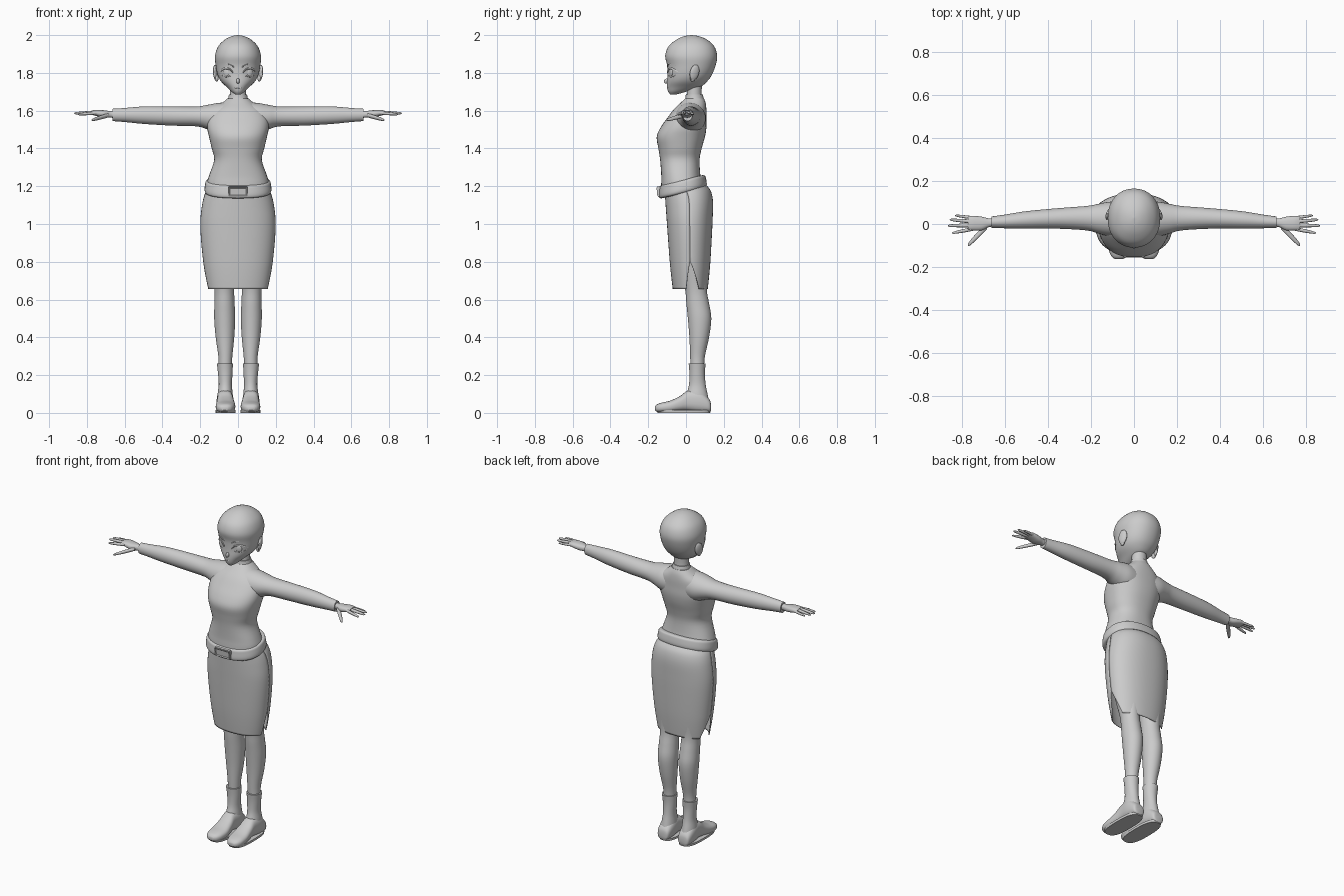
import bpy, bmesh, math
from mathutils import Matrix, Euler

old = bpy.data.objects.get("Cube")
if old:
    bpy.data.objects.remove(old, do_unlink=True)

clay = bpy.data.materials.new("light_grey")
clay.use_nodes = True
GREY = (0.6, 0.6, 0.6, 1)
clay.diffuse_color = GREY
clay.node_tree.nodes["Principled BSDF"].inputs["Base Color"].default_value = GREY


# Ways to stand a loft: (t, u, v) -> x, y, z
def upright(t, u, v): return (u, v, t)
def sideways(t, u, v): return (t, u, v)
def forward(t, u, v): return (u, t, v)


def finish(name, bm, mirror=False, angle=40):
    bmesh.ops.recalc_face_normals(bm, faces=bm.faces)
    mesh = bpy.data.meshes.new(name)
    bm.to_mesh(mesh)
    bm.free()
    mesh.materials.append(clay)
    ob = bpy.data.objects.new(name, mesh)
    bpy.context.collection.objects.link(ob)
    bpy.ops.object.select_all(action='DESELECT')
    ob.select_set(True)
    bpy.context.view_layer.objects.active = ob
    bpy.ops.object.shade_smooth_by_angle(angle=math.radians(angle))
    if mirror:
        ob.modifiers.new("mirror", 'MIRROR')
    return ob


def smooth_rings(rings, steps):
    """Catmull-Rom resampling of the ring values."""
    out, last = [], len(rings) - 1
    for i in range(last):
        p = [rings[min(max(k, 0), last)] for k in (i - 1, i, i + 1, i + 2)]
        for s in range(steps):
            f = s / steps
            out.append([b + f / 2 * (c - a + f * (2 * a - 5 * b + 4 * c - d + f * (3 * (b - c) + d - a)))
                        for a, b, c, d in zip(*p)])
    return out + [list(rings[-1])]


def loft(name, rings, place=upright, power=2, sides=32, steps=4, arc=None, mirror=False, cap=True):
    """Rings are (t, u0, u1, v0, v1); arc gives the angle range of an open panel."""
    bm = bmesh.new()
    rows = []
    for t, u0, u1, v0, v1 in smooth_rings(rings, steps):
        a0, a1 = arc(t) if arc else (0, 2 * math.pi)
        row = []
        for k in range(sides + bool(arc)):
            a = a0 + (a1 - a0) * k / sides
            c, s = [math.copysign(abs(w) ** (2 / power), w) for w in (math.cos(a), math.sin(a))]
            row.append(bm.verts.new(place(t, (u0 + u1) / 2 + c * (u1 - u0) / 2,
                                          (v0 + v1) / 2 + s * (v1 - v0) / 2)))
        rows.append(row)
    for lo, hi in zip(rows, rows[1:]):
        for k in range(sides):
            n = (k + 1) % len(lo)
            bm.faces.new((lo[k], lo[n], hi[n], hi[k]))
    if cap and not arc:
        bm.faces.new(rows[0])
        bm.faces.new(rows[-1])
    return finish(name, bm, mirror)


def body(rows):
    """Symmetric upright rings from (z, half width, front y, back y)."""
    return [(z, -w, w, f, b) for z, w, f, b in rows]


def blob(name, loc, size, rot=(0, 0, 0), mirror=False):
    bm = bmesh.new()
    m = Matrix.LocRotScale(loc, Euler(rot), size)
    bmesh.ops.create_uvsphere(bm, u_segments=20, v_segments=12, radius=1, matrix=m)
    return finish(name, bm, mirror)


# Head and neck
HEAD = [(1.685, .012, -.082, -.055), (1.70, .034, -.094, .0), (1.725, .06, -.1, .075),
        (1.755, .09, -.1, .112), (1.79, .108, -.098, .137), (1.84, .118, -.1, .157),
        (1.89, .122, -.11, .165), (1.94, .105, -.093, .15), (1.975, .071, -.052, .113),
        (1.994, .034, -.01, .069), (2.0, .002, .027, .031)]
loft("head", body(HEAD), power=2.15, sides=48)
loft("neck", body([(1.62, .06, -.01, .095), (1.66, .047, .0, .088), (1.69, .043, .004, .083),
                   (1.75, .043, .004, .085)]))
loft("collar", body([(1.64, .062, -.012, .1), (1.665, .052, -.004, .094), (1.685, .048, -.001, .089)]))


def face_y(x, z):
    for a, b in zip(HEAD, HEAD[1:]):
        if a[0] <= z <= b[0]:
            f = (z - a[0]) / (b[0] - a[0])
            w, y0, y1 = [p + f * (q - p) for p, q in zip(a[1:], b[1:])]
            return (y0 + y1) / 2 - (y1 - y0) / 2 * (1 - min(abs(x) / w, 1) ** 2.15) ** (1 / 2.15)


def face_line(name, points, thick, mirror=True):
    rings = []
    for x, z in points:
        y = face_y(x, z)
        rings.append((x, y - thick, y + thick, z - thick, z + thick))
    rings[-1] = (rings[-1][0],) + tuple(m + s * .001 for m, s in
                                        zip((y, y, z, z), (-1, 1, -1, 1)))
    loft(name, rings, sideways, sides=8, mirror=mirror)


# Face features
face_line("upper_lashes", [(.026, 1.803), (.045, 1.82), (.07, 1.824), (.09, 1.812), (.1, 1.8)], .005)
face_line("lower_lashes", [(.04, 1.785), (.06, 1.779), (.08, 1.784), (.092, 1.793)], .0025)
face_line("eyebrows", [(.022, 1.832), (.055, 1.847), (.095, 1.838)], .003)
face_line("mouth", [(-.018, 1.721), (0, 1.72), (.018, 1.721)], .0022, mirror=False)
blob("irises", (.062, face_y(.062, 1.802) + .002, 1.802), (.016, .005, .02), (0, 0, .45), mirror=True)
blob("nose", (0, -.1, 1.757), (.009, .017, .014), (.35, 0, 0))
blob("ears", (.119, .045, 1.802), (.011, .026, .042), (-.2, .12, .35), mirror=True)
blob("ear_lobes", (.113, .035, 1.772), (.01, .014, .018), mirror=True)

# Top
loft("torso", body([(1.17, .165, -.132, .09), (1.22, .163, -.131, .085), (1.26, .152, -.131, .076),
                    (1.34, .126, -.137, .072), (1.40, .139, -.146, .083), (1.46, .153, -.155, .1),
                    (1.51, .163, -.135, .108), (1.56, .16, -.1, .108), (1.605, .135, -.066, .108),
                    (1.64, .085, -.03, .104), (1.665, .055, -.004, .095)]), power=2.3, sides=48)
loft("sleeves", [(.05, -.06, .1, 1.47, 1.645), (.11, -.058, .104, 1.48, 1.64),
                 (.165, -.045, .094, 1.502, 1.63), (.22, -.03, .084, 1.517, 1.622),
                 (.35, -.022, .074, 1.521, 1.622), (.5, -.022, .06, 1.53, 1.622),
                 (.6, -.02, .044, 1.54, 1.614), (.665, -.018, .035, 1.545, 1.61)],
     sideways, mirror=True)

# Hands
loft("palms", [(.64, -.012, .026, 1.56, 1.6), (.675, -.014, .026, 1.563, 1.598),
               (.71, -.03, .034, 1.563, 1.602), (.75, -.03, .038, 1.572, 1.604),
               (.775, -.027, .034, 1.578, 1.6)], sideways, power=2.4, sides=20, mirror=True)


def finger(name, start, end, r, wide=1):
    rings = []
    for f, k in ((0, 1), (.35, 1), (.7, .85), (.93, .6), (1, .1)):
        x, y, z = [a + f * (b - a) for a, b in zip(start, end)]
        rings.append((x, y - r * k * wide, y + r * k * wide, z - r * k, z + r * k))
    loft(name, rings, sideways, sides=12, steps=2, mirror=True)


finger("index_fingers", (.75, -.023, 1.588), (.848, -.042, 1.58), .0085)
finger("middle_fingers", (.75, -.006, 1.591), (.868, -.008, 1.586), .009)
finger("ring_fingers", (.75, .011, 1.591), (.86, .02, 1.586), .0085)
finger("little_fingers", (.745, .028, 1.587), (.835, .04, 1.582), .0075)
finger("thumbs", (.685, -.008, 1.576), (.775, -.1, 1.55), .011, 1.5)

# Skirt: front and back panels that part at the side slits
SKIRT = body([(.655, .16, -.07, .115), (.72, .172, -.078, .122), (.80, .184, -.086, .129),
              (.92, .196, -.095, .136), (1.02, .199, -.102, .141), (1.10, .19, -.107, .143),
              (1.15, .178, -.11, .132), (1.18, .165, -.112, .11)])


def waist_tilt(t, u, v):
    return (u, v, t + .2 * v * max(0, t - 1) / .17)


def slit(t, width):
    return width * max(0, .8 - t) / .145


for name, arc in (("skirt_back", lambda t: (slit(t, .5), math.pi - slit(t, .5))),
                  ("skirt_front", lambda t: (math.pi + slit(t, .2), 2 * math.pi - slit(t, .2)))):
    panel = loft(name, SKIRT, waist_tilt, power=2.2, arc=arc)
    panel.modifiers.new("cloth", 'SOLIDIFY').thickness = .004

# Belt and buckle
loft("belt", body([(1.166, .15, -.12, .09), (1.17, .17, -.138, .104), (1.185, .177, -.145, .11),
                   (1.215, .174, -.143, .106), (1.232, .168, -.139, .1), (1.238, .15, -.12, .085)]),
     lambda t, u, v: (u, v, t + .24 * v), power=2.3, sides=48)
bm = bmesh.new()
bmesh.ops.create_cube(bm, size=1, matrix=Matrix.LocRotScale(
    (0, -.143, 1.172), Euler((.1, 0, 0)), (.105, .022, .055)))
bmesh.ops.bevel(bm, geom=bm.edges[:], offset=.004, segments=2, affect='EDGES')
front = [f for f in bm.faces if f.normal.y < -.9 and f.calc_area() > .003]
bmesh.ops.inset_region(bm, faces=front, thickness=.008, depth=-.004)
finish("buckle", bm, angle=30)

# Legs and boots
loft("legs", [(.24, .033, .103, .024, .096), (.3, .03, .104, .022, .1), (.4, .02, .118, .018, .122),
              (.5, .015, .126, .01, .134), (.58, .018, .125, .002, .122), (.66, .02, .126, -.006, .11),
              (.8, .012, .145, -.04, .118), (.95, .005, .165, -.06, .12)], mirror=True)
loft("boot_shafts", [(.05, .024, .112, .0, .125), (.1, .028, .108, .004, .114), (.15, .032, .102, .016, .104),
                     (.21, .029, .106, .018, .1), (.262, .027, .112, .014, .104)], mirror=True)
loft("boot_feet", [(.132, .048, .09, .012, .045), (.122, .032, .106, .003, .075),
                   (.07, .024, .113, .002, .12), (.01, .026, .11, .01, .118),
                   (-.03, .02, .113, .008, .09), (-.08, .014, .118, .002, .066),
                   (-.125, .02, .116, .002, .055), (-.152, .034, .104, .005, .046),
                   (-.164, .052, .088, .014, .034)], forward, power=2.5, mirror=True)
loft("soles", [(0, .013, .118, -.15, .128), (.014, .012, .119, -.158, .13)], power=2.8, steps=1, mirror=True)
